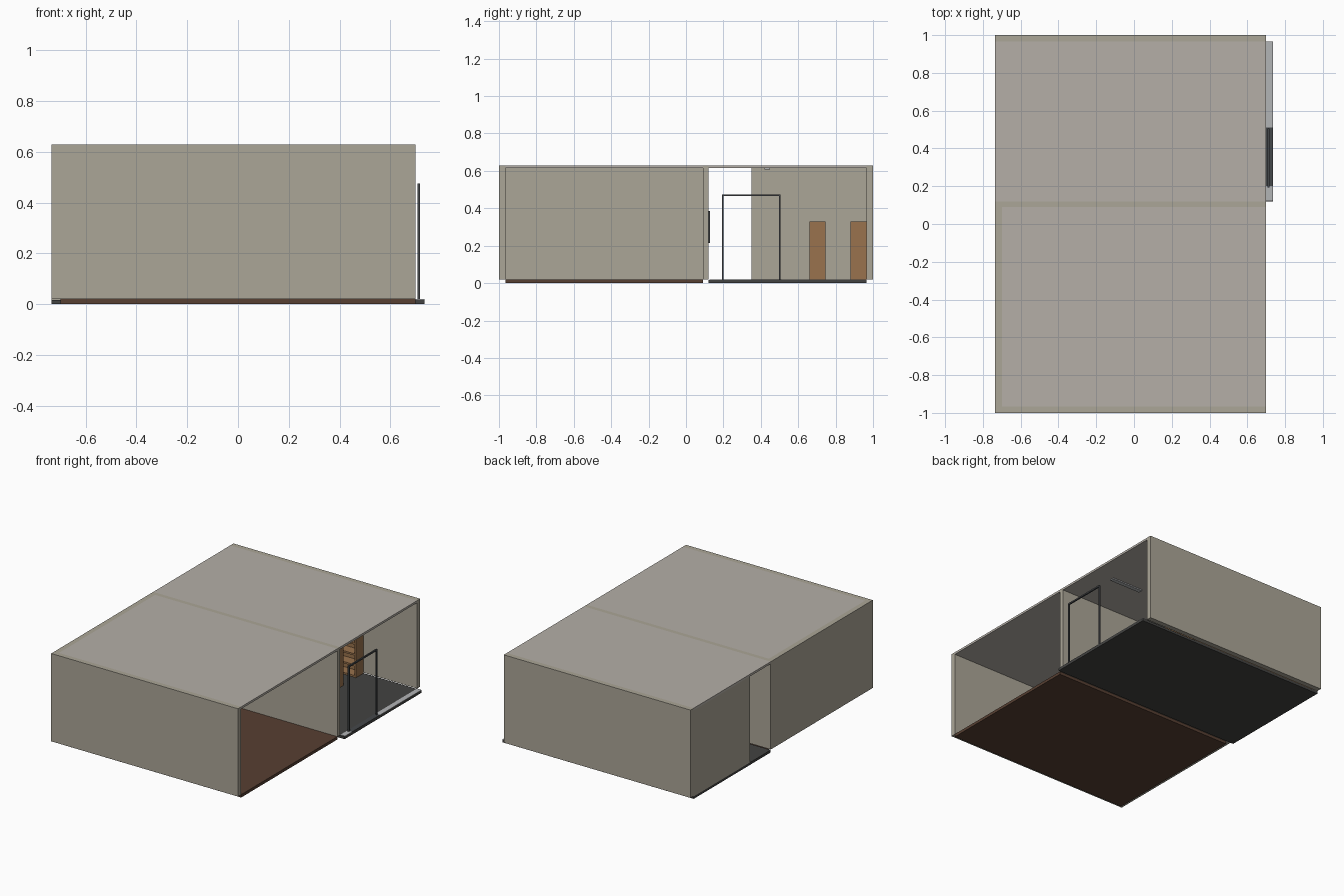
import bpy, bmesh

if "Cube" in bpy.data.objects:
    bpy.data.objects.remove(bpy.data.objects["Cube"])


def material(name, rgb):
    m = bpy.data.materials.new(name)
    m.diffuse_color = (*rgb, 1)
    m.use_nodes = True
    m.node_tree.nodes["Principled BSDF"].inputs["Base Color"].default_value = m.diffuse_color
    return m


WALL = material("wall paint", (0.41, 0.38, 0.31))
CEIL = material("ceiling paint", (0.46, 0.43, 0.39))
BROWN = material("brown floor", (0.095, 0.05, 0.032))
DARK = material("dark floor", (0.055, 0.055, 0.053))
METAL = material("dark metal", (0.06, 0.065, 0.07))
PALE = material("pale sill", (0.45, 0.46, 0.47))
WOOD = material("wood", (0.32, 0.17, 0.075))


def boxes(name, mat, *ranges):
    """One object from boxes given as (x0, x1, y0, y1, z0, z1)."""
    bm = bmesh.new()
    for x0, x1, y0, y1, z0, z1 in ranges:
        verts = bmesh.ops.create_cube(bm, size=1)["verts"]
        for v in verts:
            v.co.x = x1 if v.co.x > 0 else x0
            v.co.y = y1 if v.co.y > 0 else y0
            v.co.z = z1 if v.co.z > 0 else z0
    me = bpy.data.meshes.new(name)
    bm.to_mesh(me)
    bm.free()
    ob = bpy.data.objects.new(name, me)
    me.materials.append(mat)
    bpy.context.collection.objects.link(ob)
    return ob


# Room extents
XL, XI, XR, XO = -0.735, -0.70, 0.70, 0.735
FLOOR, CEILING, TOP = 0.02, 0.615, 0.63

# Floors
boxes("front_room_floor", BROWN, (XI, XR, -0.965, 0.09, 0, FLOOR))
boxes("back_room_floor", DARK, (XL, XO, 0.12, 0.965, 0, 0.017))

# Walls: the right side stays open, the left has a full-height doorway
boxes("front_wall", WALL, (XL, XR, -1, -0.965, FLOOR, TOP))
boxes("back_wall", WALL, (XL, XR, 0.965, 1, FLOOR, TOP))
boxes("partition_wall", WALL, (XL, XR, 0.09, 0.12, FLOOR, TOP))
boxes("left_wall_front", WALL, (XL, XI, -0.965, 0.09, FLOOR, TOP))
boxes("left_wall_back", WALL, (XL, XI, 0.35, 0.965, 0.017, CEILING))

# Ceilings
boxes("front_room_ceiling", CEIL, (XI, XR, -0.965, 0.09, CEILING, TOP))
boxes("back_room_ceiling", CEIL, (XL, XR, 0.12, 0.965, CEILING, TOP))

# Sill along the open side, with a dark threshold at the door
boxes("sill", PALE, (XR, XO, 0.125, 0.20, 0.017, FLOOR),
      (XR, XO, 0.51, 0.965, 0.017, FLOOR))
boxes("door_threshold", METAL, (XR, XO, 0.20, 0.51, 0.017, FLOOR))

# Free-standing door frame
boxes("door_frame", METAL, (0.708, 0.718, 0.193, 0.201, FLOOR, 0.465),
      (0.708, 0.718, 0.497, 0.505, FLOOR, 0.465),
      (0.708, 0.718, 0.193, 0.505, 0.465, 0.475))

# Ceiling light and wall screen in the back room
boxes("ceiling_light", PALE, (0.31, 0.55, 0.42, 0.45, 0.607, CEILING))
boxes("wall_screen", METAL, (-0.15, 0.15, 0.12, 0.128, 0.215, 0.385))


def bookcase(name, y0, y1, x0=-0.69, x1=0.29, z0=0.017, z1=0.33, bays=4, t=0.012):
    """Open-fronted row: back panel, uprights and boards."""
    parts = [(x0, x1, y1 - t, y1, z0, z1)]
    for i in range(bays + 1):
        x = x0 + (x1 - x0 - t) * i / bays
        parts.append((x, x + t, y0, y1 - t, z0, z1))
    for i in range(5):
        z = z0 + (z1 - z0 - t) * i / 4
        parts.append((x0 + t, x1 - t, y0 + 0.002, y1 - t, z, z + t))
    return boxes(name, WOOD, *parts)


# Two shelf rows
bookcase("middle_bookcase", 0.66, 0.745)
bookcase("rear_bookcase", 0.88, 0.965)
